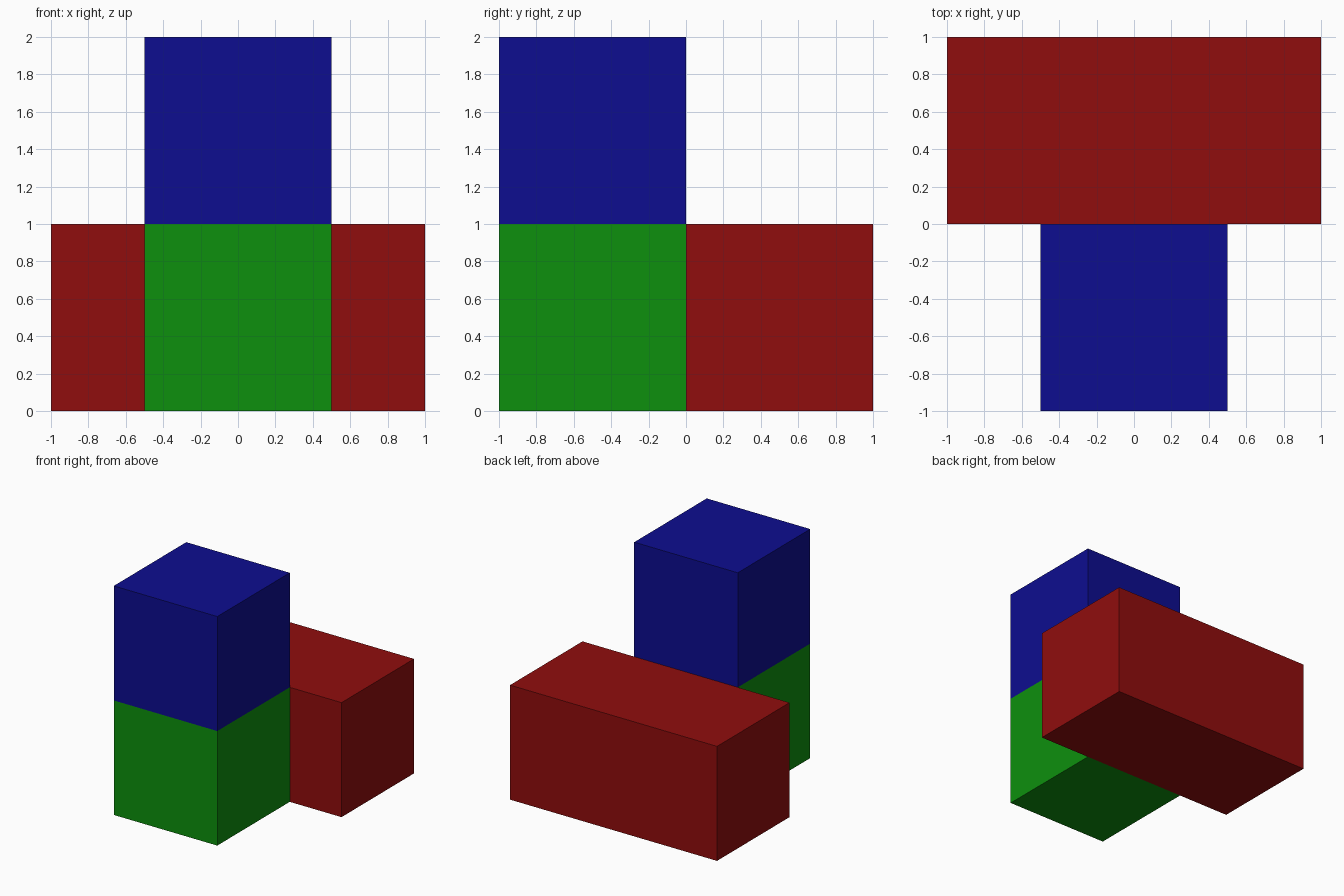
import bpy

if "Cube" in bpy.data.objects:
    bpy.data.objects.remove(bpy.data.objects["Cube"])


def box(name, size, centre, colour):
    bpy.ops.mesh.primitive_cube_add(size=1, location=centre)
    obj = bpy.context.object
    obj.name = name
    obj.scale = size
    bpy.ops.object.transform_apply(location=False, rotation=False, scale=True)
    mat = bpy.data.materials.new(name + "_colour")
    mat.diffuse_color = (*colour, 1)
    mat.use_nodes = True
    mat.node_tree.nodes["Principled BSDF"].inputs["Base Color"].default_value = mat.diffuse_color
    obj.data.materials.append(mat)


# Wide block at the back
box("red_back_block", (2, 1, 1), (0, 0.5, 0.5), (0.28, 0.004, 0.004))
# Two stacked cubes at the front
box("green_lower_cube", (1, 1, 1), (0, -0.5, 0.5), (0.004, 0.28, 0.004))
box("blue_upper_cube", (1, 1, 1), (0, -0.5, 1.5), (0.004, 0.004, 0.28))
